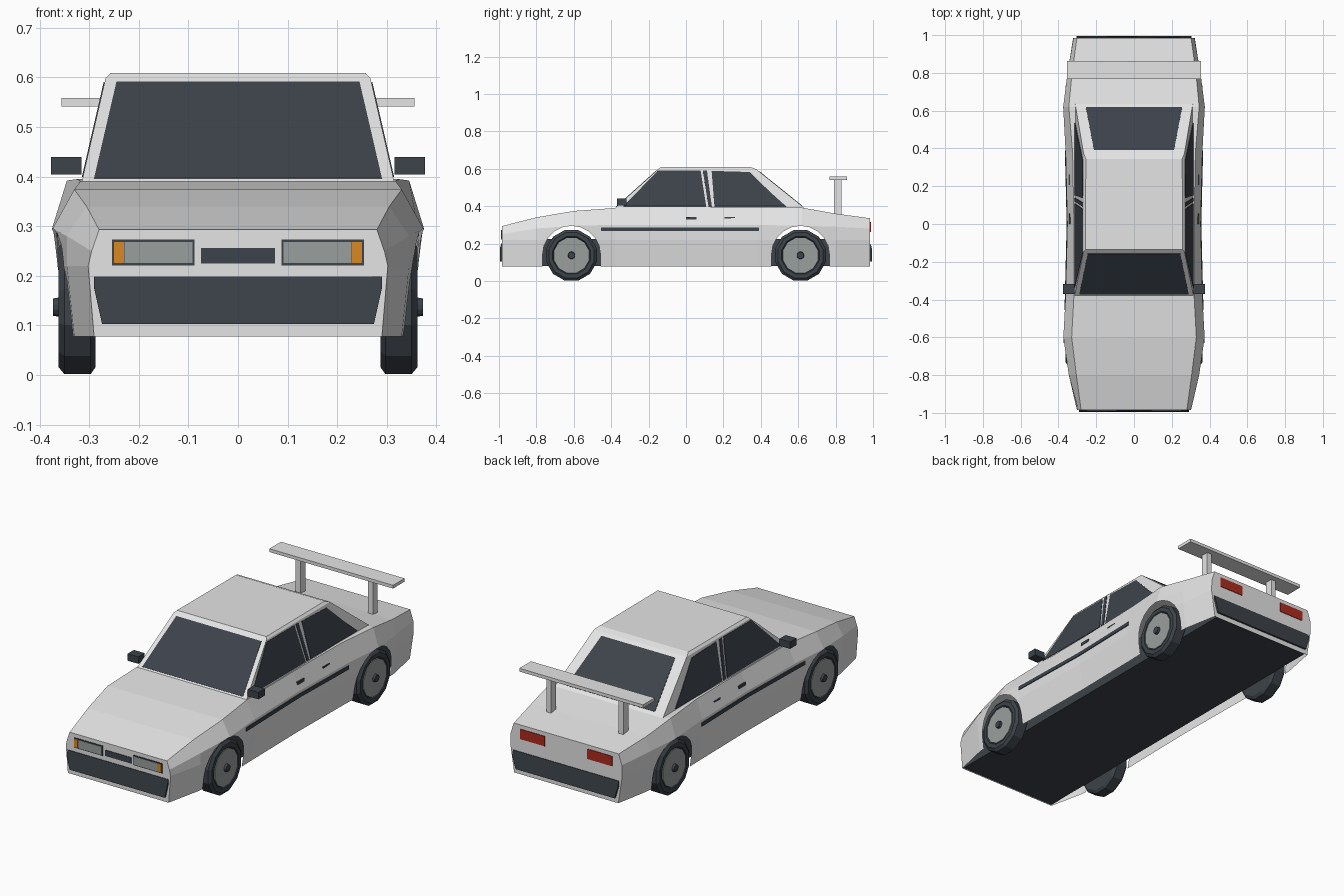
import bpy, bmesh
from math import cos, sin, pi
from mathutils import Vector

cube = bpy.data.objects.get("Cube")
if cube:
    bpy.data.objects.remove(cube, do_unlink=True)


def material(name, r, g, b):
    m = bpy.data.materials.new(name)
    m.use_nodes = True
    m.diffuse_color = (r, g, b, 1)
    m.node_tree.nodes["Principled BSDF"].inputs["Base Color"].default_value = (r, g, b, 1)
    return m


PAINT = material("light grey paint", .78, .78, .78)
TRIM = material("dark trim", .046, .056, .068)
GLASS = material("dark glass", .047, .056, .071)
LENS = material("grey metal", .32, .35, .34)
ORANGE = material("orange lamp", .70, .25, .016)
RED = material("red lamp", .42, .024, .013)


def make(name, verts, faces, mat, mirror=False, thick=0):
    me = bpy.data.meshes.new(name)
    me.from_pydata([tuple(v) for v in verts], [], faces)
    bm = bmesh.new()
    bm.from_mesh(me)
    bmesh.ops.recalc_face_normals(bm, faces=bm.faces)
    bm.to_mesh(me)
    bm.free()
    me.materials.append(mat)
    ob = bpy.data.objects.new(name, me)
    bpy.context.collection.objects.link(ob)
    if thick:
        s = ob.modifiers.new("thickness", 'SOLIDIFY')
        s.thickness, s.offset = thick, 0
    if mirror:
        ob.modifiers.new("mirror", 'MIRROR').use_mirror_merge = False
    return ob


def loft(name, rings, mat, mirror=False):
    """Skin equal-length closed rings and cap both ends."""
    n = len(rings[0])
    faces = [(r * n + i, r * n + (i + 1) % n, (r + 1) * n + (i + 1) % n, (r + 1) * n + i)
             for r in range(len(rings) - 1) for i in range(n)]
    last = (len(rings) - 1) * n
    faces += [tuple(range(n)), tuple(range(last, last + n))]
    return make(name, [v for r in rings for v in r], faces, mat, mirror)


def box(name, x, y, z, mat, mirror=False):
    rings = [[(x[0], b, z[0]), (x[1], b, z[0]), (x[1], b, z[1]), (x[0], b, z[1])] for b in y]
    return loft(name, rings, mat, mirror)


def plate(name, pts, mat, mirror=False):
    return make(name, pts, [tuple(range(len(pts)))], mat, mirror, .004)


AXLES = (-.612, .612)
SILL_Z = .078

# Body shell: y, bottom width, low width, high width, high z, deck width, deck z
sections = [
    (-.985, .29, .302, .295, .25, .28, .293),
    (-.80, .33, .345, .345, .28, .305, .34),
    (-.60, .345, .368, .374, .295, .33, .374),
    (-.38, .34, .36, .362, .30, .318, .39),
    (.0, .335, .352, .353, .30, .318, .392),
    (.38, .34, .36, .362, .30, .325, .395),
    (.62, .345, .368, .375, .295, .345, .392),
    (.80, .335, .35, .352, .29, .328, .36),
    (.985, .30, .322, .32, .28, .302, .335),
]
rings = []
for y, wb, wl, wh, zh, wt, zt in sections:
    half = [(wb, SILL_Z), (wl, .22), (wh, zh), (wt, zt)]
    rings.append([(x, y, z) for x, z in half] + [(-x, y, z) for x, z in reversed(half)])
body = loft("body", rings, PAINT)

# Wheel arches cut through the shell
cutters = []
for y0 in AXLES:
    prof = [(.155, -.1)] + [(.155 * cos(a), .14 + .155 * sin(a))
                            for a in [i * pi / 10 for i in range(11)]] + [(-.155, -.1)]
    cutter = loft("arch_cutter", [[(x, y0 + y, z) for y, z in prof] for x in (-.6, .6)], PAINT)
    cutter.hide_render = True
    cutters.append(cutter)
    mod = body.modifiers.new("arch", 'BOOLEAN')
    mod.operation, mod.solver, mod.object = 'DIFFERENCE', 'EXACT', cutter
shell = bpy.data.meshes.new_from_object(
    body.evaluated_get(bpy.context.evaluated_depsgraph_get()))
body.modifiers.clear()
body.data = shell
for cutter in cutters:
    bpy.data.objects.remove(cutter, do_unlink=True)

# Open the underside and the arches so the shell is hollow
bm = bmesh.new()
bm.from_mesh(shell)
gone = []
for f in bm.faces:
    c = f.calc_center_median()
    near = any((Vector((y0, .14)) - Vector((c.y, c.z))).length < .18 for y0 in AXLES)
    if (f.normal.z < -.9 and c.z < .09) or (near and abs(f.normal.x) < .05):
        gone.append(f)
bmesh.ops.delete(bm, geom=gone, context='FACES')
bm.to_mesh(shell)
bm.free()

# Dark chassis block between the wheels
box("chassis", (-.285, .285), (-.98, .98), (.08, .225), TRIM)


# Cabin
def ring(z, front, back, wf, wb):
    return [(-wf, front, z), (wf, front, z), (wb, back, z), (-wb, back, z)]


loft("cabin", [ring(.385, -.385, .64, .316, .312), ring(.598, -.148, .375, .267, .267),
               ring(.609, -.135, .345, .257, .255)], PAINT)


# Windows lying on the sloping cabin faces
def side(y, z):
    t = (z - .385) / .213
    return (.316 + (.267 - .316) * t, y, z)


def screen(base, top, x, z):
    """Point on the plane running from the base edge to the roof edge."""
    t = (z - .385) / .213
    return (x, base + (top - base) * t, z)


plate("windscreen", [screen(-.385, -.148, x, z) for x, z in
                     [(-.29, .396), (.29, .396), (.245, .59), (-.245, .59)]], GLASS)
plate("rear_window", [screen(.64, .375, x, z) for x, z in
                      [(-.255, .402), (.255, .402), (.212, .585), (-.212, .585)]], GLASS)
panes = {
    "front_side_window": [(-.335, .399), (.108, .399), (.078, .59), (-.15, .59)],
    "pillar_glass": [(.120, .399), (.138, .399), (.112, .59), (.090, .59)],
    "rear_side_window": [(.152, .399), (.535, .399), (.45, .475), (.34, .582), (.137, .588)],
}
for name, pts in panes.items():
    plate(name, [side(y, z) for y, z in pts], GLASS, True)

# Bumper panels
for name, y, low, top, zt in (("front_bumper", -.985, .274, .29, .199),
                              ("rear_bumper", .985, .285, .305, .195)):
    s = 1 if y > 0 else -1
    outer = [(-low, .103), (low, .103), (top, zt - .024), (top, zt), (-top, zt), (-top, zt - .024)]
    loft(name, [[(x, y - s * .004, z) for x, z in outer],
                [(x, y + s * (.003 if z == zt else .01), z) for x, z in outer]], TRIM)

# Lamps and grille
box("grille", (-.075, .075), (-.988, -.982), (.225, .256), TRIM)
box("headlamp_frame", (.088, .254), (-.988, -.982), (.221, .273), TRIM, True)
box("headlamp", (.092, .229), (-.990, -.986), (.226, .268), LENS, True)
box("indicator", (.23, .25), (-.990, -.986), (.226, .268), ORANGE, True)
box("tail_lamp", (.122, .265), (.982, .988), (.262, .314), RED, True)

# Side stripe following the waist of the body
path = [(.3665, -.455), (.364, -.38), (.3545, 0), (.364, .39)]
strip = [(x, y, z) for x, y in path for z in (.267, .286)]
make("side_stripe", strip, [(i, i + 2, i + 3, i + 1) for i in (0, 2, 4)], TRIM, True, .004)

# Handles and mirrors
for y in (.0, .207):
    box("door_handle", (.32, .345), (y, y + .056), (.328, .343), TRIM, True)
box("mirror", (.315, .377), (-.37, -.318), (.404, .44), TRIM, True)

# Rear wing on two posts
box("wing", (-.356, .356), (.767, .862), (.541, .558), PAINT)
box("wing_post", (.195, .222), (.792, .832), (.34, .545), PAINT, True)


# Wheels: twelve-sided tyre, rim disc and hub
def disc(name, y0, steps, mat):
    return loft(name, [[(x, y0 + r * cos(a), .137 + r * sin(a))
                        for a in [(i + .5) * pi / 6 for i in range(12)]]
                       for x, r in steps], mat, True)


for label, y0 in zip(("front", "rear"), AXLES):
    disc(label + "_tyre", y0, [(.287, .125), (.297, .14), (.35, .14), (.362, .125),
                               (.362, .104), (.355, .098)], TRIM)
    disc(label + "_rim", y0, [(.345, .097), (.361, .097), (.361, .085)], LENS)
    disc(label + "_hub", y0, [(.35, .022), (.373, .018)], TRIM)
